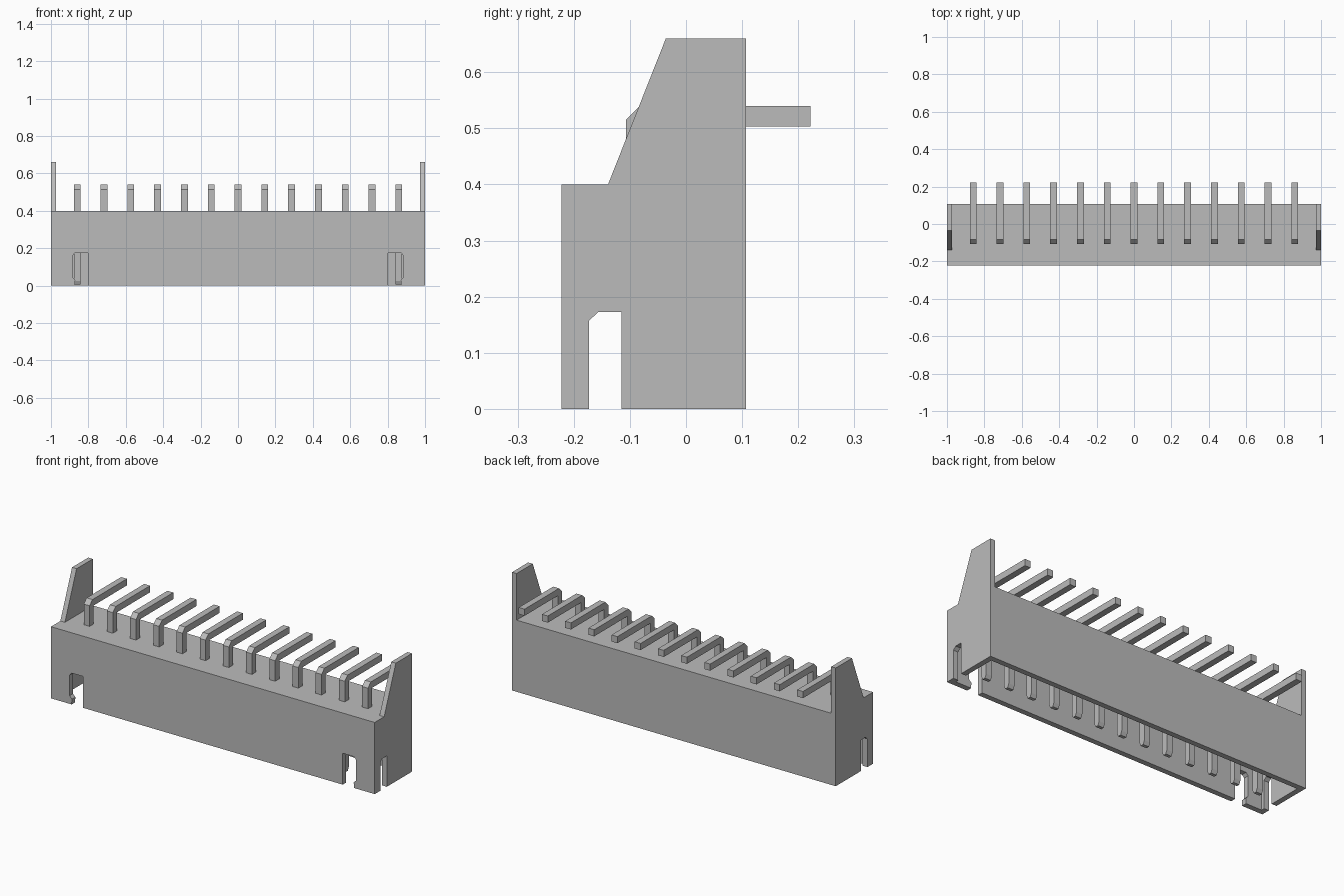
import bpy, bmesh
from mathutils import Vector

cube = bpy.data.objects.get("Cube")
if cube:
    bpy.data.objects.remove(cube, do_unlink=True)

# Single flat grey
grey = bpy.data.materials.new("light grey")
grey.use_nodes = True
color = (0.5, 0.5, 0.5, 1)
grey.diffuse_color = color
grey.node_tree.nodes["Principled BSDF"].inputs["Base Color"].default_value = color

FRONT, BACK, TOP, WALL = -0.222, 0.107, 0.4, 0.03
CEILING = 0.29
PINS, PITCH, PIN_W = 13, 0.1433, 0.036


def prism(name, profile, start, end, axis="x"):
    """Extrude a 2D profile, (y, z) along x or (x, z) along y."""
    def place(p, d):
        return Vector((d, *p)) if axis == "x" else Vector((p[0], d, p[1]))
    bm = bmesh.new()
    face = bm.faces.new([bm.verts.new(place(p, start)) for p in profile])
    out = bmesh.ops.extrude_face_region(bm, geom=[face])
    verts = [g for g in out["geom"] if isinstance(g, bmesh.types.BMVert)]
    shift = place((0, 0), end - start)
    bmesh.ops.translate(bm, verts=verts, vec=shift)
    bmesh.ops.recalc_face_normals(bm, faces=bm.faces)
    mesh = bpy.data.meshes.new(name)
    bm.to_mesh(mesh)
    bm.free()
    mesh.materials.append(grey)
    obj = bpy.data.objects.new(name, mesh)
    bpy.context.collection.objects.link(obj)
    return obj


def cut(target, cutter):
    """Subtract the cutter and hide it."""
    mod = target.modifiers.new(cutter.name, "BOOLEAN")
    mod.operation = "DIFFERENCE"
    mod.solver = "EXACT"
    mod.object = cutter
    cutter.hide_render = True
    cutter.hide_viewport = True
    cutter.display_type = "WIRE"


def rect(a, b, low, high):
    return [(a, low), (b, low), (b, high), (a, high)]


# Housing, open at the bottom
housing = prism("housing", rect(FRONT, BACK, 0, TOP), -1, 1)
cut(housing, prism("cavity_cutter", rect(FRONT + WALL, BACK - WALL, -0.1, CEILING),
                   WALL - 1, 1 - WALL))

# Side slots with one chamfered corner
slot = [(-0.173, -0.05), (-0.115, -0.05), (-0.115, 0.173),
        (-0.156, 0.173), (-0.173, 0.157)]
for side, label in ((1, "left"), (-1, "right")):
    cut(housing, prism(label + "_slot_cutter", slot, side * 0.96, side * 1.05))

    # Front notch with a small hook on its outer edge
    notch = [(0.802, -0.05), (0.872, -0.05), (0.872, 0.01), (0.87, 0.03),
             (0.885, 0.045), (0.885, 0.16), (0.872, 0.175), (0.802, 0.175)]
    cut(housing, prism(label + "_notch_cutter", [(side * x, z) for x, z in notch],
                       FRONT - 0.05, FRONT + WALL + 0.008, "y"))

    # Sloped ear on top of each end
    ear = [(-0.139, TOP), (BACK, TOP), (BACK, 0.66), (-0.036, 0.66)]
    prism(label + "_ear", ear, side * (1 - 0.028), side)

# Bent pins with a chamfered elbow and tapered lower tip
pin = [(-0.098, 0.005), (-0.08, 0.005), (-0.071, 0.025), (-0.071, 0.503),
       (0.222, 0.503), (0.222, 0.54), (-0.082, 0.54), (-0.107, 0.515),
       (-0.107, 0.025)]
for i in range(PINS):
    x = (i - (PINS - 1) / 2) * PITCH
    prism(f"pin_{i + 1}", pin, x - PIN_W / 2, x + PIN_W / 2)
